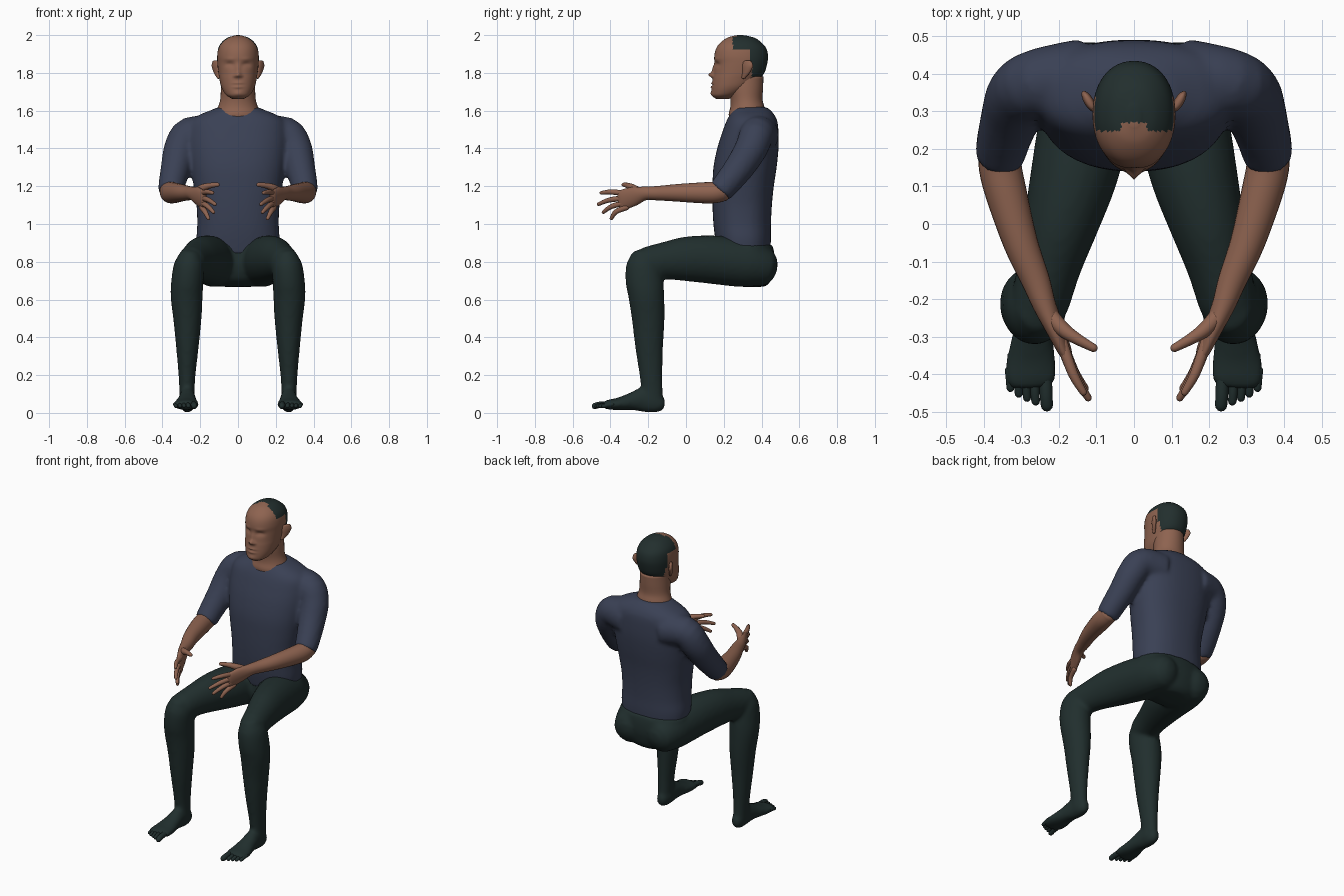
import bpy, bmesh, math
from mathutils import Vector


def material(name, rgb):
    m = bpy.data.materials.new(name)
    m.diffuse_color = (*rgb, 1)
    return m


SKIN = material("skin brown", (0.27, 0.125, 0.08))
SHIRT = material("shirt navy", (0.042, 0.052, 0.09))
PANTS = material("trouser dark green", (0.015, 0.028, 0.027))
HAIR = material("hair dark", (0.016, 0.028, 0.027))


def spline(pts, sub):
    """Catmull-Rom interpolation of sections (x, y, z, ru, rv)."""
    out = []
    for i in range(len(pts) - 1):
        p0, p1, p2, p3 = (pts[max(i - 1, 0)], pts[i], pts[i + 1],
                          pts[min(i + 2, len(pts) - 1)])
        for k in range(sub):
            t = k / sub
            out.append([0.5 * (2 * b + (c - a) * t + (2 * a - 5 * b + 4 * c - d) * t * t
                               + (3 * b - a - 3 * c + d) * t ** 3)
                        for a, b, c, d in zip(p0, p1, p2, p3)])
    out.append(list(pts[-1]))
    return out


def loft(bm, secs, ref=(1, 0, 0), n=24, sub=4, cap=0.5, p=2.0, side=1, flat=False):
    """Closed tube through elliptical sections with domed ends."""
    secs = spline([(s[0] * side, *s[1:4], s[4] if len(s) > 4 else s[3]) for s in secs], sub)
    cen = [Vector(s[:3]) for s in secs]
    last = len(secs) - 1
    rows = []
    for i, s in enumerate(secs):
        t = (cen[min(i + 1, last)] - cen[max(i - 1, 0)]).normalized()
        if flat:
            t = Vector((0, 0, 1))
        u = Vector(ref)
        u = (u - t * u.dot(t)).normalized()
        rows.append((cen[i], t, u, t.cross(u), s[3], s[4]))

    def dome(row, sign):
        c, t, u, v, a, b = row
        return [(c + t * sign * cap * min(a, b) * math.sin(q), t, u, v,
                 a * math.cos(q), b * math.cos(q)) for q in (0.5, 1.0, 1.4)]

    rows = dome(rows[0], -1)[::-1] + rows + dome(rows[-1], 1)
    rings = []
    for c, t, u, v, a, b in rows:
        ring = []
        for k in range(n):
            q = 2 * math.pi * k / n
            x, y = math.cos(q), math.sin(q)
            x = math.copysign(abs(x) ** (2 / p), x)
            y = math.copysign(abs(y) ** (2 / p), y)
            ring.append(bm.verts.new(c + u * a * x + v * b * y))
        rings.append(ring)
    faces = [bm.faces.new((r[k], r[(k + 1) % n], s[(k + 1) % n], s[k]))
             for r, s in zip(rings, rings[1:]) for k in range(n)]
    faces += [bm.faces.new(rings[0][::-1]), bm.faces.new(rings[-1])]
    bmesh.ops.recalc_face_normals(bm, faces=faces)


def slices(rows):
    """Horizontal slices (z, half width, front y, back y) as sections."""
    return [(0, (f + b) / 2, z, rx, (b - f) / 2) for z, rx, f, b in rows]


def finish(name, bm, mats, voxel=0):
    me = bpy.data.meshes.new(name)
    bm.to_mesh(me)
    bm.free()
    for m in mats:
        me.materials.append(m)
    ob = bpy.data.objects.new(name, me)
    bpy.context.collection.objects.link(ob)
    bpy.context.view_layer.objects.active = ob
    ob.select_set(True)
    if voxel:
        r = ob.modifiers.new("merge", 'REMESH')
        r.mode = 'VOXEL'
        r.voxel_size = voxel
        s = ob.modifiers.new("soften", 'SMOOTH')
        s.factor, s.iterations = 0.5, 5
        for m in ("merge", "soften"):
            bpy.ops.object.modifier_apply(modifier=m)
    for f in ob.data.polygons:
        f.use_smooth = True
    ob.select_set(False)
    return ob


# Shirt: torso and short sleeves merged into one surface
bm = bmesh.new()
loft(bm, slices([(0.84, .21, .17, .445), (0.92, .22, .155, .45), (1.0, .216, .145, .45),
                 (1.1, .22, .14, .455), (1.2, .235, .14, .465), (1.3, .25, .145, .48),
                 (1.4, .26, .165, .49), (1.48, .26, .19, .49), (1.54, .25, .212, .485),
                 (1.575, .21, .23, .47), (1.6, .15, .245, .45), (1.617, .11, .25, .43)]),
     n=40, cap=0.05, p=2.3, flat=True)
for s in (1, -1):
    loft(bm, [(.13, .395, 1.47, .1), (.255, .375, 1.474, .092), (.305, .345, 1.40, .087),
              (.327, .29, 1.31, .08), (.347, .225, 1.225, .072), (.357, .18, 1.172, .067)],
         ref=(0, 1, 0), side=s, cap=0.1)
finish("shirt", bm, [SHIRT], 0.013)

# Trousers: pelvis, thighs, shins and feet merged into one surface
bm = bmesh.new()
loft(bm, slices([(.67, .1, .28, .42), (.70, .17, .2, .45), (.78, .215, .17, .47),
                 (.85, .224, .172, .467), (.888, .218, .165, .457)]),
     n=40, cap=0.05, p=2.2, flat=True)
for s in (1, -1):
    loft(bm, [(.112, .40, .775, .105, .108), (.125, .33, .79, .117, .125),
              (.135, .25, .80, .122, .13), (.16, .13, .812, .116, .128),
              (.195, 0, .815, .1, .118), (.225, -.11, .805, .085, .1),
              (.25, -.21, .79, .078, .088)], side=s, cap=0.8)
    loft(bm, [(.255, -.225, .83, .06, .07), (.26, -.225, .78, .08, .093),
              (.268, -.22, .7, .085, .1), (.272, -.21, .62, .085, .095),
              (.268, -.2, .5, .075, .087), (.268, -.195, .35, .06, .074),
              (.27, -.185, .2, .045, .061), (.27, -.18, .12, .041, .057),
              (.27, -.175, .055, .04, .055)], side=s, cap=0.6)
    loft(bm, [(.27, -.125, .045, .028, .036), (.268, -.16, .053, .04, .055),
              (.268, -.22, .07, .042, .067), (.27, -.29, .06, .052, .047),
              (.274, -.36, .047, .067, .033), (.275, -.41, .044, .07, .026),
              (.274, -.43, .042, .062, .02)], side=s, cap=0.5)
finish("trousers", bm, [PANTS], 0.012)

# Toes
bm = bmesh.new()
for s in (1, -1):
    for x, y, r in ((.232, -.483, .017), (.262, -.472, .012), (.285, -.463, .011),
                    (.307, -.452, .011), (.329, -.437, .011)):
        loft(bm, [(x + .004, -.39, .045, r), (x + .002, y + .03, .043, r),
                  (x, y, .036, r * .95)], side=s, n=12, sub=3, cap=1)
finish("toes", bm, [PANTS])

# Forearms, palms, fingers and thumbs
for s, tag in ((1, "right"), (-1, "left")):
    bm = bmesh.new()
    loft(bm, [(.358, .2, 1.178, .056), (.356, .15, 1.167, .057), (.34, .08, 1.165, .055),
              (.302, -.05, 1.165, .046), (.262, -.15, 1.163, .038),
              (.239, -.215, 1.162, .031, .036), (.212, -.275, 1.147, .025, .05),
              (.185, -.335, 1.128, .018, .053), (.177, -.352, 1.124, .014, .046)], side=s)
    for kz, x, y, z in ((1.162, .135, -.448, 1.165), (1.138, .122, -.463, 1.105),
                        (1.113, .13, -.437, 1.063), (1.088, .157, -.395, 1.03)):
        loft(bm, [(.192, -.315, kz, .015), ((.18 + x) / 2 + .006, (y - .345) / 2,
                  (kz + z) / 2 + .006, .0135), (x, y, z, .0095)],
             ref=(0, 0, 1), side=s, n=12, cap=1)
    loft(bm, [(.23, -.235, 1.165, .022), (.19, -.28, 1.19, .02), (.15, -.307, 1.203, .015),
              (.108, -.33, 1.208, .011)], ref=(0, 0, 1), side=s, n=12, cap=1)
    finish(tag + "_forearm_and_hand", bm, [SKIN])

# Neck
bm = bmesh.new()
loft(bm, slices([(1.54, .13, .235, .42), (1.58, .12, .226, .422), (1.62, .105, .235, .415),
                 (1.66, .094, .235, .405), (1.72, .09, .225, .408), (1.78, .085, .225, .41)]),
     n=32, cap=0.1, flat=True)
finish("neck", bm, [SKIN])

# Head with sculpted face
bm = bmesh.new()
loft(bm, slices([(1.665, .035, .155, .235), (1.68, .06, .14, .27), (1.70, .076, .137, .31),
                 (1.73, .09, .138, .355), (1.77, .099, .142, .39), (1.80, .104, .147, .415),
                 (1.85, .109, .152, .43), (1.89, .11, .15, .434), (1.93, .104, .16, .425),
                 (1.96, .088, .182, .40), (1.985, .058, .217, .365),
                 (1.997, .022, .255, .32)]),
     n=80, sub=6, cap=0.12, p=2.15, flat=True)
# Face bumps: x, z, x spread, z spread, depth
bumps = [(0, 1.79, .013, .013, -.024), (0, 1.82, .011, .028, -.01),
         (0, 1.745, .025, .006, -.007), (0, 1.725, .022, .007, -.007),
         (0, 1.736, .026, .003, .006), (0, 1.69, .025, .015, -.007)]
for s in (1, -1):
    bumps += [(s * .043, 1.843, .022, .012, .014), (s * .043, 1.838, .013, .006, -.007),
              (s * .045, 1.873, .03, .009, -.004), (s * .016, 1.783, .008, .008, -.009)]
for v in bm.verts:
    x, y, z = v.co
    if y < .25:
        v.co.y += sum(d * math.exp(-((x - bx) / sx) ** 2 - ((z - bz) / sz) ** 2)
                      for bx, bz, sx, sz, d in bumps)
# Hair: crown and back of the skull
for f in bm.faces:
    x, y, z = f.calc_center_median()
    if z > 1.925:
        line = .27 if abs(x) < .035 else .247
    else:
        line = .335 if z > 1.83 else .35
    f.material_index = int(y > line and z > 1.765)
finish("head", bm, [SKIN, HAIR])

# Ears
bm = bmesh.new()
for s in (1, -1):
    loft(bm, [(.103, .305, 1.775, .008, .012), (.113, .318, 1.80, .011, .022),
              (.12, .326, 1.835, .013, .032), (.12, .326, 1.858, .01, .026)],
         ref=(.85, -.5 * s, 0), side=s, n=16, cap=0.8, flat=True)
finish("ears", bm, [SKIN])
